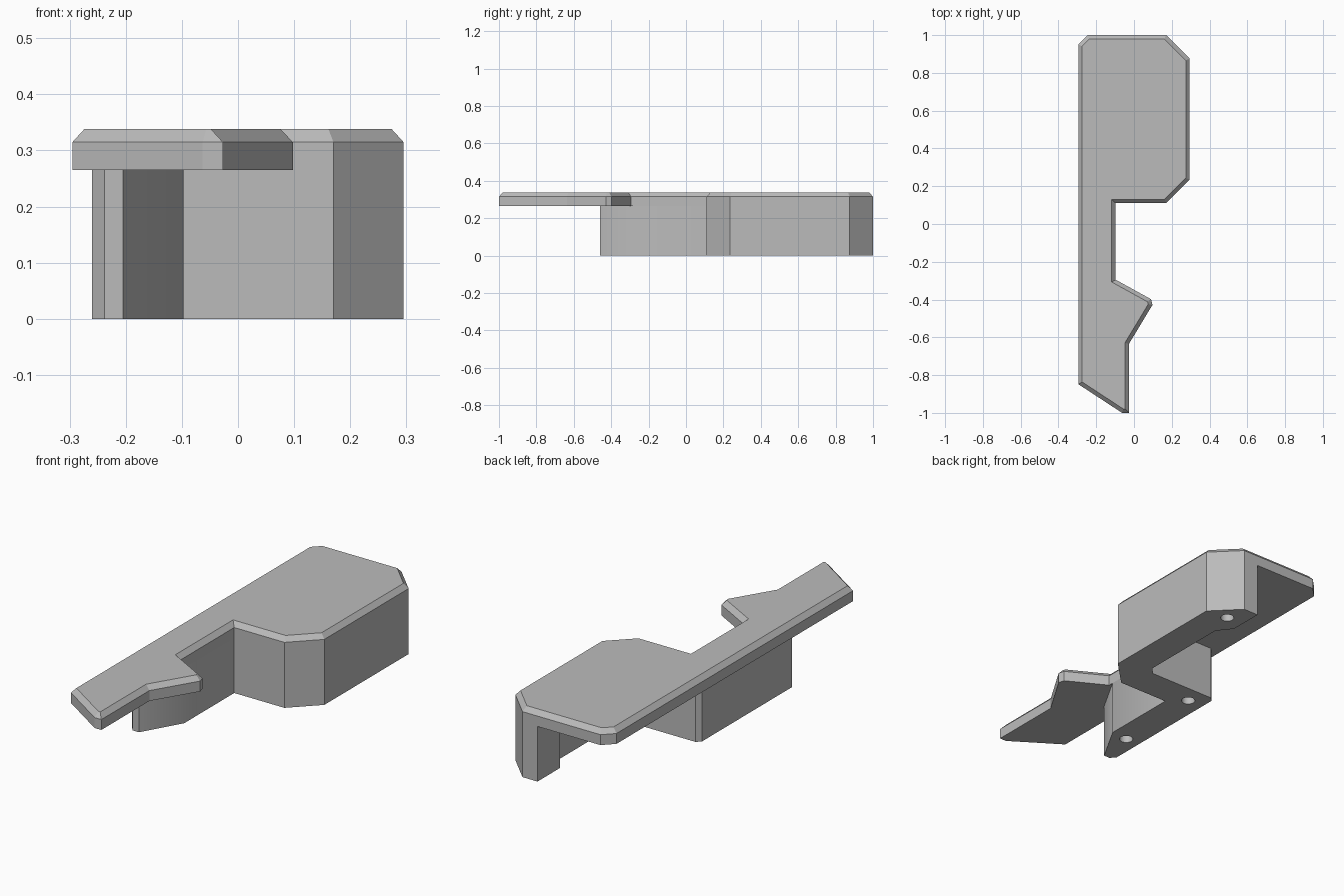
import bpy, bmesh, math

if "Cube" in bpy.data.objects:
    bpy.data.objects.remove(bpy.data.objects["Cube"], do_unlink=True)

grey = bpy.data.materials.new("light_grey")
grey.use_nodes = True
COLOUR = (0.5, 0.5, 0.5, 1)
grey.diffuse_color = COLOUR
grey.node_tree.nodes["Principled BSDF"].inputs["Base Color"].default_value = COLOUR

SEAM, SHOULDER, TOP, CHAMFER = 0.265, 0.315, 0.338, 0.021


def prism(name, outline, z0, z1, chamfer_to=None):
    """Extrude an outline, optionally with a chamfered top rim."""
    bm = bmesh.new()
    base = bm.faces.new([bm.verts.new((x, y, z0)) for x, y in outline])
    grown = bmesh.ops.extrude_face_region(bm, geom=[base], use_keep_orig=True)["geom"]
    top = next(g for g in grown if isinstance(g, bmesh.types.BMFace))
    bmesh.ops.translate(bm, verts=top.verts[:], vec=(0, 0, z1 - z0))
    bmesh.ops.recalc_face_normals(bm, faces=bm.faces[:])
    if chamfer_to:
        bmesh.ops.inset_region(bm, faces=[top], thickness=CHAMFER,
                               use_even_offset=True, use_boundary=True)
        bmesh.ops.translate(bm, verts=top.verts[:], vec=(0, 0, chamfer_to - z1))
    mesh = bpy.data.meshes.new(name)
    bm.to_mesh(mesh)
    bm.free()
    mesh.materials.append(grey)
    obj = bpy.data.objects.new(name, mesh)
    bpy.context.collection.objects.link(obj)
    return obj


# Edge shared by the cover and the wall: corner block down to the notch
block_edge = [(0.17, 1.0), (0.295, 0.875), (0.295, 0.235), (0.17, 0.11), (-0.097, 0.11)]

# Cover plate with the side tooth and slanted front end
cover = block_edge + [
    (-0.097, -0.295), (0.09, -0.398), (0.098, -0.428), (-0.027, -0.635),
    (-0.027, -1.0), (-0.063, -1.0), (-0.295, -0.848), (-0.295, 0.95), (-0.245, 1.0)]
prism("cover_plate", cover, SEAM, SHOULDER, TOP)

# Wall below it: corner block, long leg, and open inner side
wall = block_edge + [
    (-0.097, -0.27), (-0.205, -0.46), (-0.238, -0.46), (-0.26, -0.435),
    (-0.26, 0.25), (-0.24, 0.27), (0.115, 0.27), (0.145, 0.305),
    (0.145, 0.76), (0.09, 0.83), (0.09, 1.0)]
support = prism("support_wall", wall, 0, SEAM)

# Screw holes in the underside
for x, y in [(0.18, 0.888), (-0.176, 0.182), (-0.185, -0.277)]:
    bpy.ops.mesh.primitive_cylinder_add(vertices=32, radius=0.031, depth=0.4,
                                        location=(x, y, 0))
    cutter = bpy.context.object
    cutter.name = "hole_cutter"
    cutter.data.materials.append(grey)
    cutter.hide_render = True
    cutter.hide_set(True)
    cut = support.modifiers.new("screw_hole", 'BOOLEAN')
    cut.operation, cut.solver, cut.object = 'DIFFERENCE', 'EXACT', cutter

# Bake the cuts, drop the cutters, then soften only the shallow edges
mesh = bpy.data.meshes.new_from_object(
    support.evaluated_get(bpy.context.evaluated_depsgraph_get()))
support.modifiers.clear()
support.data = mesh
for obj in [o for o in bpy.data.objects if o.name.startswith("hole_cutter")]:
    bpy.data.objects.remove(obj, do_unlink=True)
bpy.ops.object.select_all(action='DESELECT')
support.select_set(True)
bpy.context.view_layer.objects.active = support
bpy.ops.object.shade_smooth_by_angle(angle=math.radians(31))
